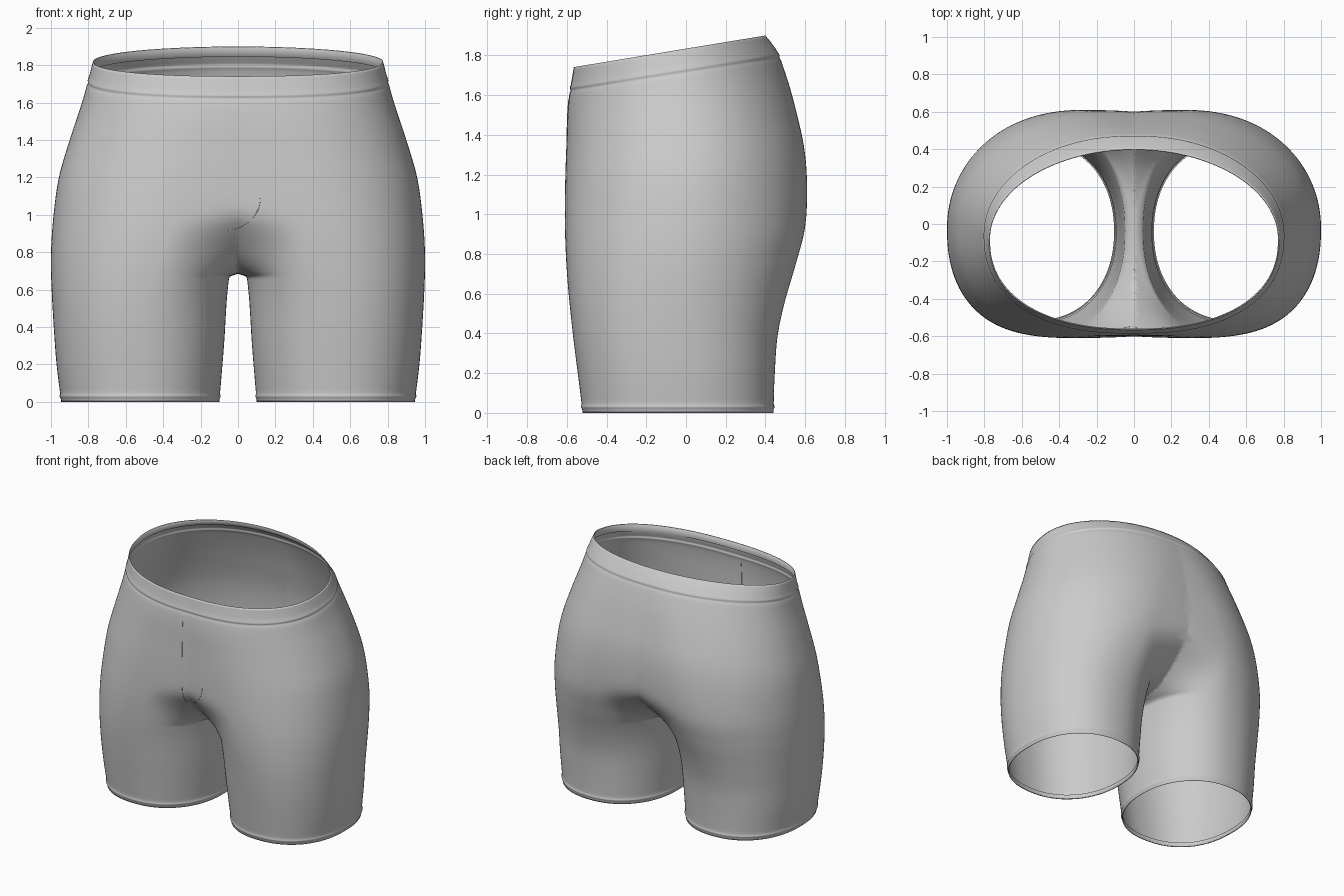
import bpy, bmesh, math

if "Cube" in bpy.data.objects:
    bpy.data.objects.remove(bpy.data.objects["Cube"])

TOP = 1.82   # waist height at the sides, before tilting front to back
N = 144      # points around one section

# Profiles: (height, value)
OUTER = [(0, .945), (.2, .97), (.4, .985), (.75, 1.0), (1.0, .986), (1.2, .957), (1.4, .898),
         (1.6, .832), (TOP, .775)]
LEG = [(0, .10), (.3, .075), (.6, .055), (.69, .045), (1.1, .03), (TOP, .02)]   # inner side of a leg
PUSH = [(0, 0), (.665, 0), (.69, .06), (.74, .2), (.8, .38), (.9, .68), (1.0, .95), (1.1, 1.1),
        (1.4, 1.0), (TOP, .795)]                                            # growth past the middle
FRONT = [(0, -.52), (.2, -.545), (.4, -.57), (.8, -.605), (1.0, -.61), (1.4, -.602), (1.66, -.59), (TOP, -.565)]
BACK = [(0, .44), (.2, .447), (.4, .463), (.55, .495), (.75, .553), (.92, .597), (1.1, .61),
        (1.28, .597), (1.45, .555), (1.64, .495), (1.74, .455), (TOP, .40)]
CENTRE = [(0, .52), (.5, .495), (.8, .41), (1.1, .28), (1.5, .12), (TOP, 0)]


def sample(keys, z):
    """Smooth interpolation without overshoot."""
    n = len(keys)
    z = min(max(z, keys[0][0]), keys[-1][0])
    hs = [keys[i + 1][0] - keys[i][0] for i in range(n - 1)]
    d = [(keys[i + 1][1] - keys[i][1]) / hs[i] for i in range(n - 1)]

    def slope(i):
        if i == 0 or i == n - 1:
            return d[0] if i == 0 else d[-1]
        a, b = d[i - 1], d[i]
        if a * b <= 0:
            return 0
        m = (hs[i - 1] * b + hs[i] * a) / (hs[i - 1] + hs[i])
        return math.copysign(min(abs(m), 3 * abs(a), 3 * abs(b)), m)

    i = max(j for j in range(n - 1) if keys[j][0] <= z)
    h = hs[i]
    t = (z - keys[i][0]) / h
    return ((2 * t**3 - 3 * t**2 + 1) * keys[i][1] + (t**3 - 2 * t**2 + t) * h * slope(i)
            + (3 * t**2 - 2 * t**3) * keys[i + 1][1] + (t**3 - t**2) * h * slope(i + 1))


def ramp(z, a, b):
    t = min(max((z - a) / (b - a), 0), 1)
    return t * t * (3 - 2 * t)


def bump(z, at, size, width):
    return size * math.exp(-((z - at) / width) ** 2)


def section(z, inset=0):
    """Closed section of one leg, growing past the middle above the crotch."""
    if inset == 0:   # stitched ridges of waistband and hem
        inset = bump(z, 1.70, .003, .009) - bump(z, 1.718, .003, .009) - bump(z, .03, .005, .009)
    cx, f, b = sample(CENTRE, z), sample(FRONT, z), sample(BACK, z)
    ao = sample(OUTER, z) - cx - inset
    ai = cx - sample(LEG, z) - inset
    push = sample(PUSH, z)
    power = 5 - 4 * ramp(z, .64, 1.05)       # keeps the crotch crease near the middle
    n_back = 2.2 - .2 * ramp(z, .2, 1.0)
    yc, ry = (f + b) / 2, (b - f) / 2 - inset
    pts = []
    for k in range(N):
        t = 2 * math.pi * k / N
        c, s = math.cos(t), math.sin(t)
        e = 2 / (2.15 if c < 0 else n_back if s > 0 else 2.3)
        r = abs(c) ** e
        x = cx + r * ao if c > 0 else cx - r * ai - push * r ** power
        y = yc + math.copysign(abs(s) ** e, s) * ry
        # the waist rises toward the back
        pts.append((x, y, z + ramp(z, .9, TOP) * .165 * (y + .085)))
    return pts


# Shorts: loft one half with folded hems, cut at the middle, mirror
levels = [0, .012, .02, .025, .03, .035, .04, .05, .07] + [.1 + .04 * i for i in range(14)]
levels += [.64 + .01 * i for i in range(30)] + [.95 + .04 * i for i in range(18)]
levels += [1.66, 1.68, 1.69, 1.695, 1.70, 1.705, 1.71, 1.715, 1.72, 1.73, 1.75, 1.78, 1.805, TOP]
rows = [(.035, .009), (.005, .007)] + [(z, 0) for z in levels] + [(TOP - .003, .006), (TOP - .06, .008)]

bm = bmesh.new()
rings = [[bm.verts.new(p) for p in section(z, o)] for z, o in rows]
for a, b in zip(rings, rings[1:]):
    for k in range(N):
        j = (k + 1) % N
        bm.faces.new((a[k], a[j], b[j], b[k]))
bmesh.ops.bisect_plane(bm, geom=bm.verts[:] + bm.edges[:] + bm.faces[:], dist=1e-5,
                       plane_co=(0, 0, 0), plane_no=(1, 0, 0), clear_inner=True)
mesh = bpy.data.meshes.new("shorts")
bm.to_mesh(mesh)
bm.free()
shorts = bpy.data.objects.new("shorts", mesh)
bpy.context.collection.objects.link(shorts)
mirror = shorts.modifiers.new("mirror", 'MIRROR')
mirror.use_mirror_merge = True
mirror.merge_threshold = .0005
for p in mesh.polygons:
    p.use_smooth = True


def front_point(x, z):
    """Point on the front surface at a given x, on the section at z."""
    half = section(z)[N // 2:]               # inner side, round the front, to the outer side
    for p, q in zip(half, half[1:]):
        if p[0] <= abs(x) <= q[0]:
            t = (abs(x) - p[0]) / (q[0] - p[0])
            return (x, p[1] + t * (q[1] - p[1]), p[2] + t * (q[2] - p[2]))


# Fly seam: straight line down the front, and the curved stitch at its foot
def seam(name, path, radius):
    curve = bpy.data.curves.new(name, 'CURVE')
    curve.dimensions = '3D'
    curve.bevel_depth = radius
    curve.bevel_resolution = 1
    spline = curve.splines.new('POLY')
    spline.points.add(len(path) - 1)
    for pt, (x, z) in zip(spline.points, path):
        pt.co = (*front_point(x, z), 1)
    ob = bpy.data.objects.new(name, curve)
    bpy.context.collection.objects.link(ob)


seam("fly_seam", [(-.055, 1.66 - .02 * i) for i in range(38)], .002)
seam("fly_stitch", [(-.055 + .175 * math.sin(a), 1.10 - .18 * math.cos(a))
                    for a in [math.pi / 2 * i / 16 for i in range(17)]], .0015)
